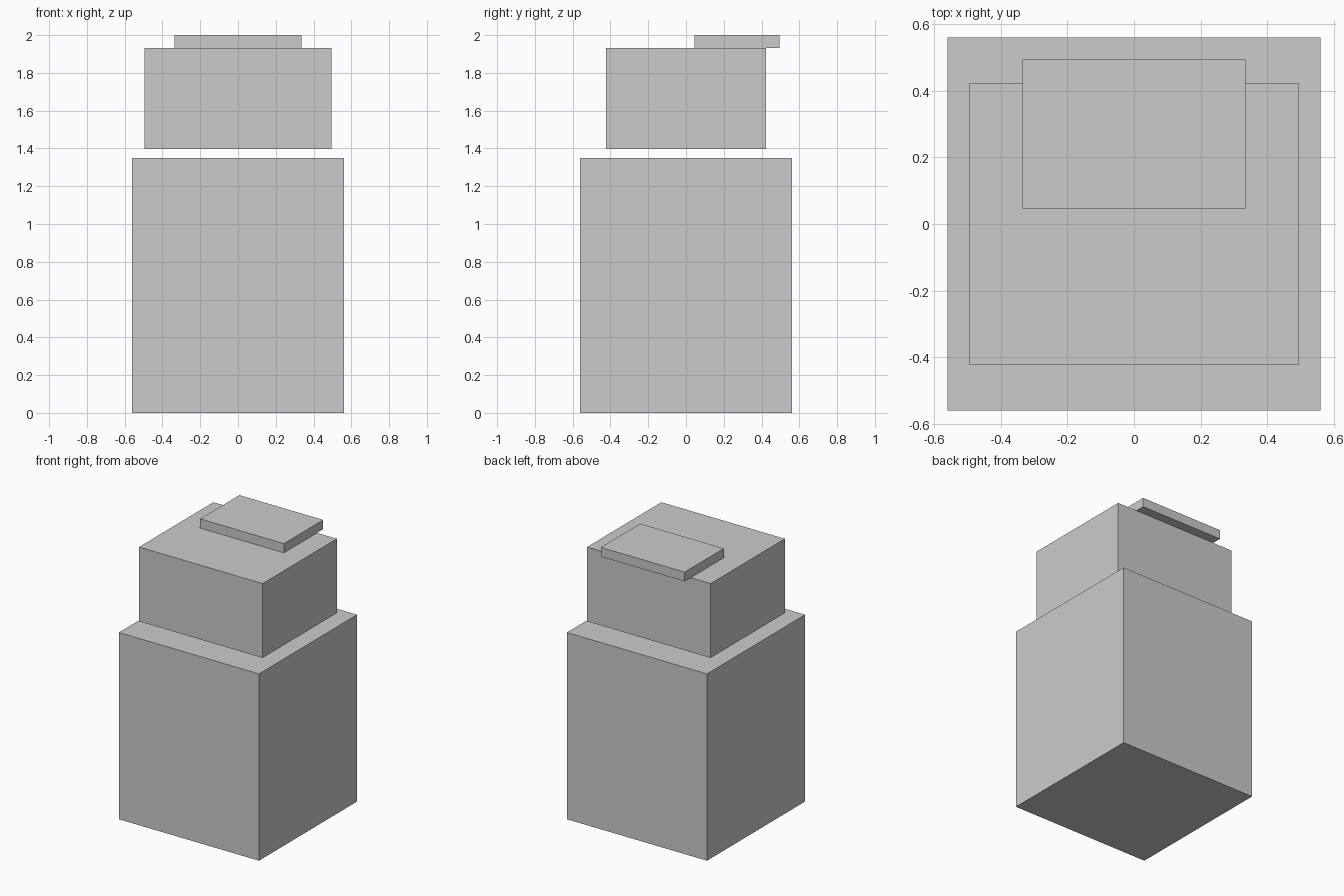
import bpy

if "Cube" in bpy.data.objects:
    bpy.data.objects.remove(bpy.data.objects["Cube"])


def box(name, x, y, z):
    """Axis-aligned box from (min, max) ranges."""
    ranges = (x, y, z)
    bpy.ops.mesh.primitive_cube_add(size=1, location=[(a + b) / 2 for a, b in ranges])
    obj = bpy.context.object
    obj.name = name
    obj.scale = [b - a for a, b in ranges]
    bpy.ops.object.transform_apply(location=False, rotation=False, scale=True)
    return obj


# Large lower block
box("base_block", (-0.56, 0.56), (-0.56, 0.56), (0, 1.35))

# Smaller block floating just above the base
box("upper_block", (-0.494, 0.494), (-0.424, 0.424), (1.396, 1.933))

# Thin slab on top, overhanging the back edge
box("top_slab", (-0.335, 0.335), (0.046, 0.494), (1.933, 2.0))
